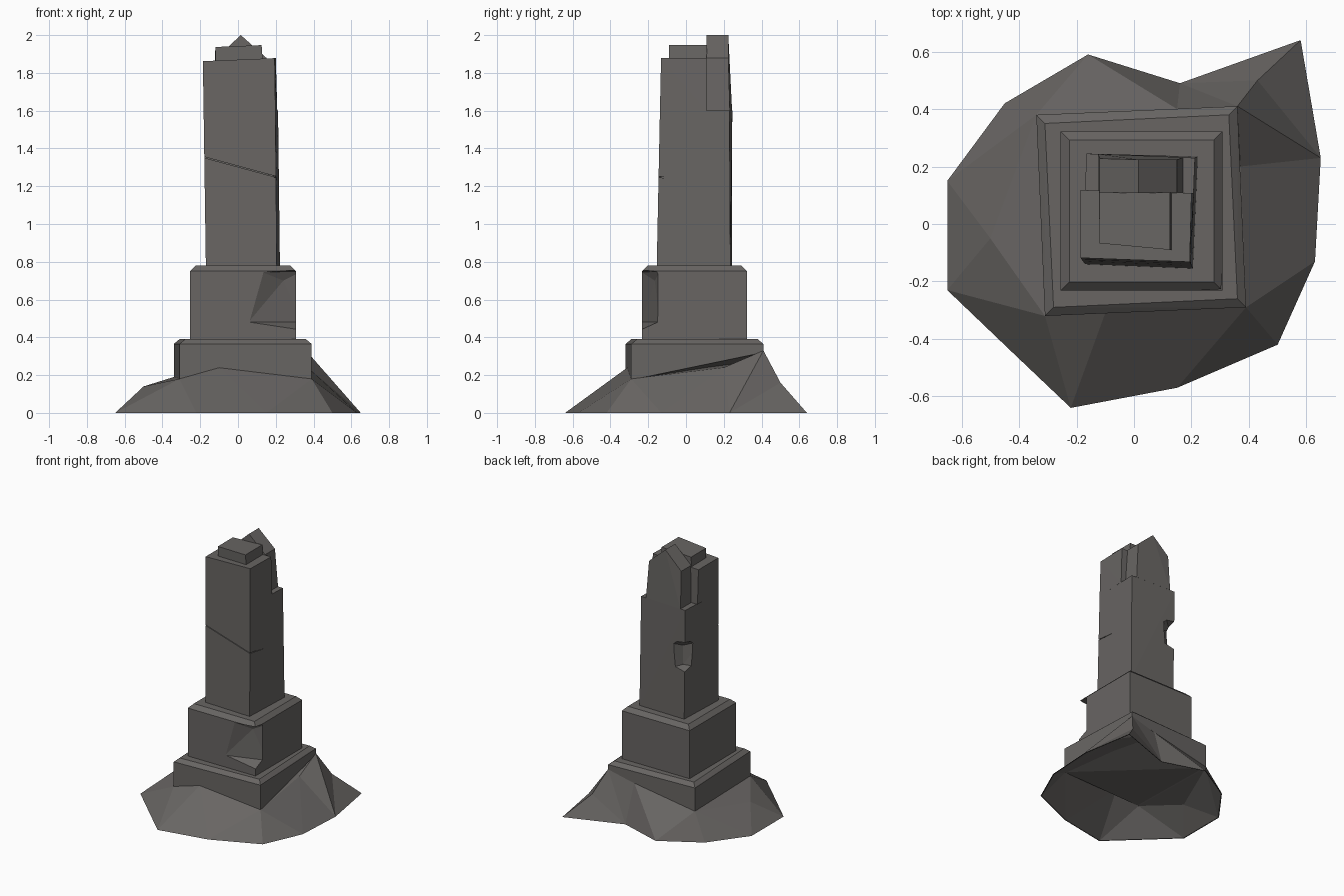
import bpy, bmesh
from mathutils import Vector
from mathutils.geometry import delaunay_2d_cdt

if "Cube" in bpy.data.objects:
    bpy.data.objects.remove(bpy.data.objects["Cube"])

stone = bpy.data.materials.new("grey_stone")
stone.diffuse_color = (0.138, 0.130, 0.124, 1)
stone.use_nodes = True
stone.node_tree.nodes["Principled BSDF"].inputs["Base Color"].default_value = stone.diffuse_color


def finish(bm, name, recalc=True):
    if recalc:
        bmesh.ops.recalc_face_normals(bm, faces=bm.faces)
    me = bpy.data.meshes.new(name)
    bm.to_mesh(me)
    bm.free()
    me.materials.append(stone)
    ob = bpy.data.objects.new(name, me)
    bpy.context.collection.objects.link(ob)
    return ob


def hull(name, pts):
    """Convex flat-faced stone from its corner points."""
    bm = bmesh.new()
    vs = [bm.verts.new(p) for p in pts]
    bmesh.ops.convex_hull(bm, input=vs)
    bmesh.ops.dissolve_limit(bm, angle_limit=0.01, verts=bm.verts, edges=bm.edges)
    return finish(bm, name)


def ring(corners, z):
    return [(x, y, z) for x, y in corners]


def chamfered(name, corners, bottom, z1, z2, inset):
    """Block with a sloped top edge; bottom gives one height per corner."""
    c = sum((Vector(p) for p in corners), Vector((0, 0))) / 4
    top = [(x - inset * (1 if x > c.x else -1), y - inset * (1 if y > c.y else -1))
           for x, y in corners]
    low = [(x, y, z) for (x, y), z in zip(corners, bottom)]
    return hull(name, low + ring(corners, z1) + ring(top, z2))


def cut(ob, pts):
    """Carve a convex chip or crack out of a stone."""
    tool = hull("cutter", pts)
    tool.hide_render = True
    m = ob.modifiers.new("chip", 'BOOLEAN')
    m.operation = 'DIFFERENCE'
    m.solver = 'EXACT'
    m.object = tool
    bpy.context.view_layer.objects.active = ob
    bpy.ops.object.modifier_apply(modifier=m.name)
    bpy.data.objects.remove(tool)


# Earth mound: ground rim, rim around the base block, two outlying bumps
rim = [(-.22, -.64), (.15, -.57), (.5, -.42), (.63, -.13), (.65, .23), (.58, .64),
       (.16, .49), (-.16, .59), (-.45, .42), (-.65, .15), (-.65, -.23), (-.42, -.45)]
upper = [(-.31, -.32, .18), (-.1, -.31, .24), (.39, -.29, .18), (.37, .2, .24),
         (.36, .41, .33), (.15, .40, .28), (-.34, .38, .19)]
bumps = [(-.5, -.05, .14), (.43, .5, .16)]
pts = ring(rim, 0) + upper + bumps
n, u = len(rim), len(upper)
edges = [(i, (i + 1) % n) for i in range(n)]
edges += [(n + i, n + (i + 1) % u) for i in range(u)] + [(4, n + 4), (9, n + 6)]
co, _, faces, orig, _, _ = delaunay_2d_cdt([Vector(p[:2]) for p in pts], edges, [], 1, 1e-5)
bm = bmesh.new()
vs = [bm.verts.new((p.x, p.y, pts[orig[i][0]][2])) for i, p in enumerate(co)]
for f in faces:
    bm.faces.new([vs[i] for i in f])
# The mound is a thin hollow shell: line it from below
inner = [bm.verts.new((v.co.x * .99, v.co.y * .99, v.co.z * .96)) for v in vs]
bm.verts.index_update()
rim_edges = [(e.verts[0].index, e.verts[1].index) for e in bm.edges if e.is_boundary]
for f in faces:
    bm.faces.new([inner[i] for i in reversed(f)])
for a, b in rim_edges:
    bm.faces.new((vs[b], vs[a], inner[a], inner[b]))
finish(bm, "mound")

# Two plinth blocks
chamfered("base_block", [(-.31, -.32), (.39, -.29), (.36, .41), (-.34, .38)],
          [.175, .175, .32, .185], .365, .39, .03)
plinth = chamfered("upper_plinth", [(-.255, -.232), (.308, -.232), (.308, .322), (-.255, .322)],
                   [.38] * 4, .75, .78, .03)
# Broken front right corner
cut(plinth, [(.055, -.235, .48), (.13, -.235, .745), (.34, -.25, .76), (.34, -.25, .43),
             (.34, -.14, .48), (.34, -.14, .75), (.24, -.165, .70), (.25, -.17, .49),
             (.1, -.25, .48), (.15, -.25, .745)])

# Leaning shaft
shaft = hull("shaft", ring([(-.17, -.14), (.205, -.155), (.222, .235), (-.155, .243)], .77)
             + ring([(-.182, -.124), (.198, -.138), (.212, .23), (-.165, .245)], 1.6))
# Chip in the back left edge
cut(shaft, [(-.22, .3, 1.11), (-.22, .15, 1.15), (-.05, .3, 1.15), (-.11, .19, 1.16),
            (-.105, .185, 1.30), (-.22, .13, 1.34), (-.03, .3, 1.35), (-.22, .3, 1.38)])
# Crack over the front and right faces
t = .0025
cut(shaft, [(x, y, z + s) for x, y, z in
            [(-.2, -.2, 1.359), (-.2, -.12, 1.359), (.2, -.133, 1.25), (.23, -.2, 1.242)]
            for s in (-t, t)])
cut(shaft, [(x, y, z + s) for x, y, z in
            [(.19, -.16, 1.252), (.25, -.16, 1.252), (.25, 0, 1.23), (.205, 0, 1.23)]
            for s in (-t, t)])

# Broken top: front half, low cap, and gabled shard behind
hull("shaft_front_half",
     ring([(-.182, -.124), (.198, -.138), (.208, .108), (-.178, .118)], 1.6)
     + [(-.186, -.118, 1.862), (.194, -.132, 1.878), (.2, .108, 1.878), (-.186, .118, 1.862)])
hull("cap", ring([(-.12, -.067), (.132, -.09), (.132, .11), (-.122, .11)], 1.85)
     + [(-.12, -.067, 1.937), (.125, -.09, 1.947), (.125, .11, 1.947), (-.12, .11, 1.937)])
hull("shard", [(x, y, z) for x, y1, z in
               [(-.125, .244, 1.6), (.17, .232, 1.6), (.15, .224, 1.88),
                (.015, .224, 2.0), (-.12, .228, 1.875)]
               for y in (.108, y1)])
